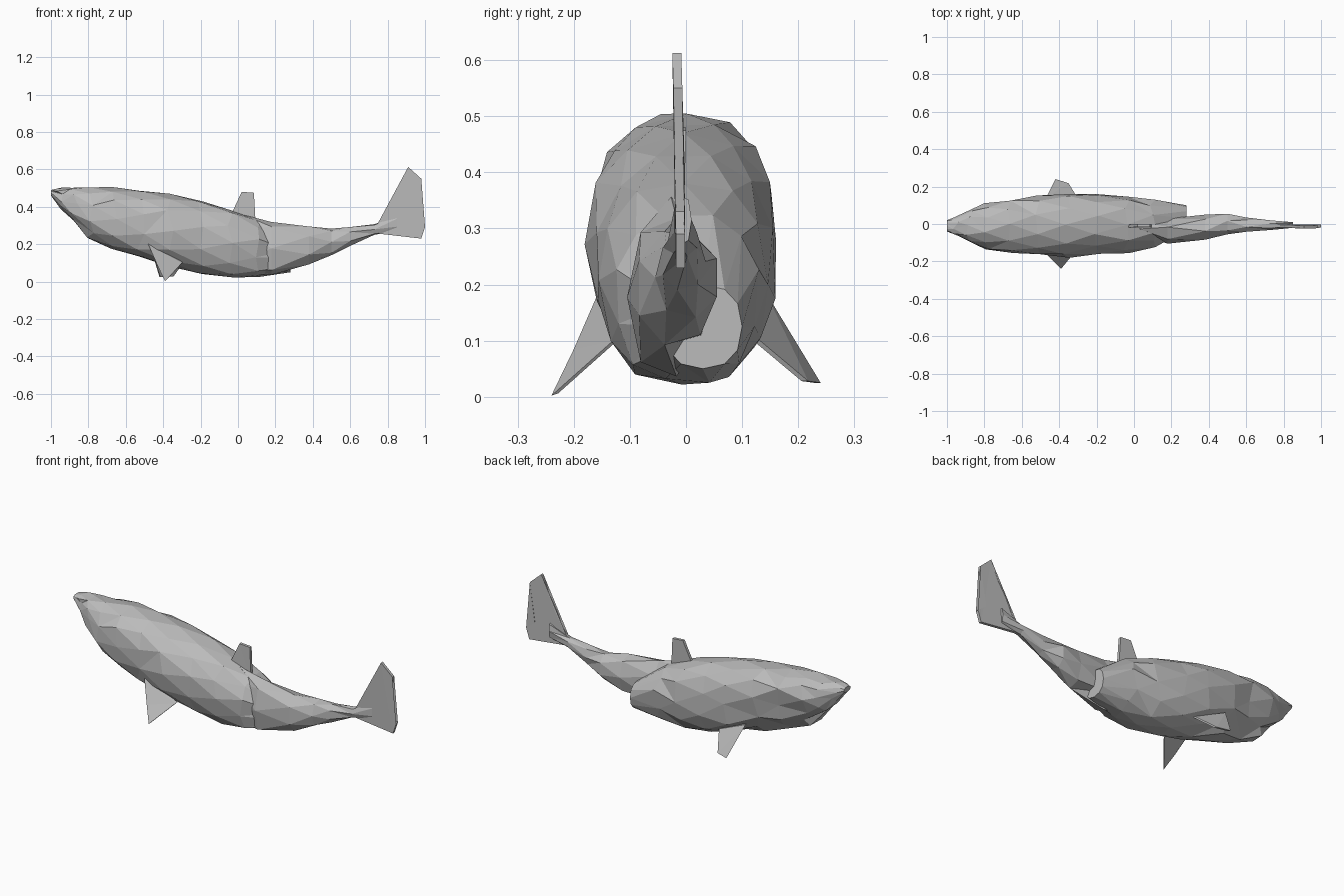
import bpy, bmesh, math, random
from mathutils import Vector

random.seed(4)
cube = bpy.data.objects.get("Cube")
if cube:
    bpy.data.objects.remove(cube, do_unlink=True)

grey = bpy.data.materials.new("plain grey")
grey.use_nodes = True
colour = (0.5, 0.5, 0.5, 1)
grey.diffuse_color = colour
grey.node_tree.nodes["Principled BSDF"].inputs["Base Color"].default_value = colour


def finish(name, bm):
    bmesh.ops.triangulate(bm, faces=bm.faces[:])
    bmesh.ops.recalc_face_normals(bm, faces=bm.faces[:])
    mesh = bpy.data.meshes.new(name)
    bm.to_mesh(mesh)
    bm.free()
    mesh.materials.append(grey)
    obj = bpy.data.objects.new(name, mesh)
    bpy.context.collection.objects.link(obj)
    return obj


def loft(name, sections, sides, power, jitter=0.0, adjust=None):
    """Skin rounded cross-sections given as x, y min, y max, z min, z max."""
    bm = bmesh.new()
    rings = []
    for i, (x, y0, y1, z0, z1) in enumerate(sections):
        ring = []
        for k in range(sides):
            a = math.tau * (k + 0.5 * (i % 2)) / sides
            c, s = math.cos(a), math.sin(a)
            u = math.copysign(abs(c) ** power, c)
            v = math.copysign(abs(s) ** power, s)
            p = Vector((x, (y0 + y1 + u * (y1 - y0)) / 2, (z0 + z1 + v * (z1 - z0)) / 2))
            if 0 < i < len(sections) - 1:
                p.x += random.uniform(-2, 2) * jitter
                p.y += random.uniform(-0.6, 0.6) * jitter
                p.z += random.uniform(-0.6, 0.6) * jitter
            ring.append(bm.verts.new(adjust(p) if adjust else p))
        rings.append(ring)
    for a, b in zip(rings, rings[1:]):
        for k in range(sides):
            n = (k + 1) % sides
            bm.faces.new((a[k], a[n], b[n], b[k]))
    bm.faces.new(rings[0])
    bm.faces.new(rings[-1])
    return finish(name, bm)


def fin(name, outline, offset):
    """Thin plate: an outline and its copy moved by offset."""
    bm = bmesh.new()
    a = [bm.verts.new(p) for p in outline]
    b = [bm.verts.new(Vector(p) + Vector(offset)) for p in outline]
    bm.faces.new(a)
    bm.faces.new(b)
    for k in range(len(a)):
        n = (k + 1) % len(a)
        bm.faces.new((a[k], a[n], b[n], b[k]))
    return finish(name, bm)


def hollow_cheek(p):
    # The lower flank behind the jaw is drawn in on the +y side
    if -0.9 < p.x < -0.5 and p.y > 0.05 and p.z < 0.34:
        p.y -= 0.035
    return p


# Faceted body with an overhanging snout and a stepped jaw
loft("body", [
    (-1.00, -0.04, 0.02, 0.46, 0.49),
    (-0.955, -0.06, 0.04, 0.39, 0.502),
    (-0.88, -0.10, 0.08, 0.33, 0.507),
    (-0.79, -0.135, 0.115, 0.23, 0.505),
    (-0.66, -0.155, 0.145, 0.175, 0.505),
    (-0.52, -0.172, 0.162, 0.13, 0.487),
    (-0.36, -0.182, 0.165, 0.085, 0.467),
    (-0.20, -0.16, 0.158, 0.04, 0.43),
    (-0.04, -0.152, 0.145, 0.02, 0.385),
    (0.10, -0.125, 0.13, 0.022, 0.325),
    (0.28, -0.04, 0.10, 0.05, 0.20),
], 12, 0.85, 0.01, hollow_cheek)

# Narrow tail stalk emerging from the rear of the body
loft("tail_stalk", [
    (0.03, -0.06, 0.03, 0.05, 0.36),
    (0.18, -0.105, 0.035, 0.033, 0.322),
    (0.38, -0.09, 0.05, 0.09, 0.297),
    (0.50, -0.055, 0.06, 0.14, 0.285),
    (0.60, -0.045, 0.035, 0.19, 0.293),
    (0.73, -0.032, 0.022, 0.25, 0.308),
    (0.85, -0.022, 0.01, 0.27, 0.36),
], 7, 0.9)

# Upright two-lobed tail fin
tail_outline = [(0.72, 0.26), (0.75, 0.31), (0.78, 0.34), (0.82, 0.43), (0.87, 0.51),
                (0.91, 0.613), (0.98, 0.55), (0.945, 0.33), (1.0, 0.29), (0.98, 0.23)]
fin("tail_fin", [(x, -0.018 - 0.03 * max(z - 0.4, 0), z) for x, z in tail_outline], (0, 0.016, 0))

# Short back fin
fin("back_fin", [(-0.05, -0.02, 0.33), (0.02, -0.016, 0.48),
                 (0.085, -0.016, 0.475), (0.095, -0.02, 0.30)], (0, 0.016, 0))

# Side fins sweeping outwards and down
fin("front_side_fin", [(-0.48, -0.15, 0.20), (-0.43, -0.20, 0.085), (-0.39, -0.24, 0.002),
                       (-0.30, -0.13, 0.10)], (0.005, 0.012, 0.004))
fin("rear_side_fin", [(-0.47, 0.14, 0.19), (-0.42, 0.24, 0.025), (-0.35, 0.218, 0.028),
                      (-0.29, 0.12, 0.11)], (0.005, -0.012, 0))
